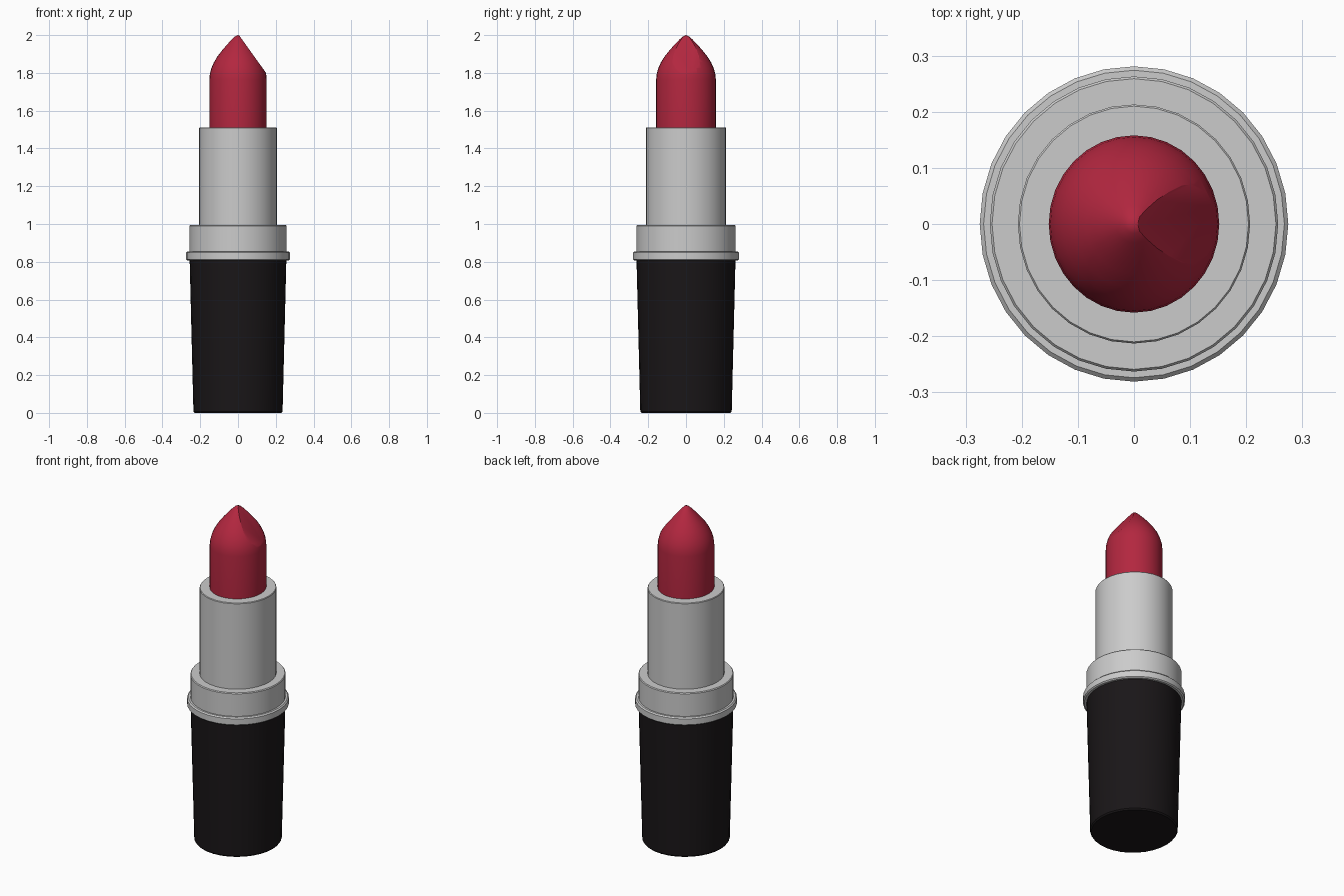
import bpy, bmesh, math
from mathutils import Vector

if "Cube" in bpy.data.objects:
    bpy.data.objects.remove(bpy.data.objects["Cube"])


def material(name, rgb):
    m = bpy.data.materials.new(name)
    m.diffuse_color = (*rgb, 1)
    m.use_nodes = True
    m.node_tree.nodes["Principled BSDF"].inputs["Base Color"].default_value = m.diffuse_color
    return m


def lathe(name, profile, sides=32, stretch=0.006, mat=None, cut=None):
    """Spin (radius, z) points into a closed solid, slightly deeper in y."""
    bm = bmesh.new()
    rings = []
    for r, z in profile:
        if r == 0:
            rings.append([bm.verts.new((0, 0, z))])
            continue
        ry = r + stretch * min(1, r / 0.15)
        rings.append([bm.verts.new((r * math.cos(2 * math.pi * i / sides),
                                    ry * math.sin(2 * math.pi * i / sides), z))
                      for i in range(sides)])
    for a, b in zip(rings, rings[1:]):
        for i in range(sides):
            j = (i + 1) % sides
            if len(b) == 1:
                bm.faces.new((a[i], a[j], b[0]))
            else:
                bm.faces.new((a[i], a[j], b[j], b[i]))
    bm.faces.new(rings[0][::-1])
    if len(rings[-1]) > 1:
        bm.faces.new(rings[-1])
    if cut:
        geom = bm.verts[:] + bm.edges[:] + bm.faces[:]
        res = bmesh.ops.bisect_plane(bm, geom=geom, dist=1e-5, plane_co=cut[0],
                                     plane_no=cut[1], clear_outer=True)
        edges = [e for e in res["geom_cut"] if isinstance(e, bmesh.types.BMEdge)]
        bmesh.ops.contextual_create(bm, geom=edges)
    bmesh.ops.recalc_face_normals(bm, faces=bm.faces)
    me = bpy.data.meshes.new(name)
    bm.to_mesh(me)
    bm.free()
    ob = bpy.data.objects.new(name, me)
    bpy.context.collection.objects.link(ob)
    if mat:
        me.materials.append(mat)
    bpy.ops.object.select_all(action='DESELECT')
    ob.select_set(True)
    bpy.context.view_layer.objects.active = ob
    bpy.ops.object.shade_smooth_by_angle(angle=math.radians(30))
    return ob


black = material("black_plastic", (0.01, 0.008, 0.009))
red = material("red_wax", (0.45, 0.02, 0.05))

# Tapered black case
lathe("case", [(0.23, 0), (0.236, 0.008), (0.256, 0.81)], mat=black)

# Grey rim, collar and inner tube
lathe("rim", [(0.268, 0.807), (0.275, 0.813), (0.275, 0.848), (0.268, 0.855)])
lathe("collar", [(0.257, 0.85), (0.257, 0.99), (0.253, 0.995)])
lathe("tube", [(0.207, 0.99), (0.207, 1.507), (0.204, 1.511)])

# Red bullet with one slanted flat at the tip
lathe("lipstick_bullet",
      [(0.152, 1.5), (0.152, 1.765), (0.149, 1.795), (0.141, 1.825),
       (0.128, 1.855), (0.109, 1.887), (0.085, 1.918), (0.058, 1.95),
       (0.032, 1.978), (0.016, 1.993), (0, 2.0)],
      mat=red, cut=(Vector((0.01, 0, 1.993)), Vector((0.187, 0, 0.134))))
